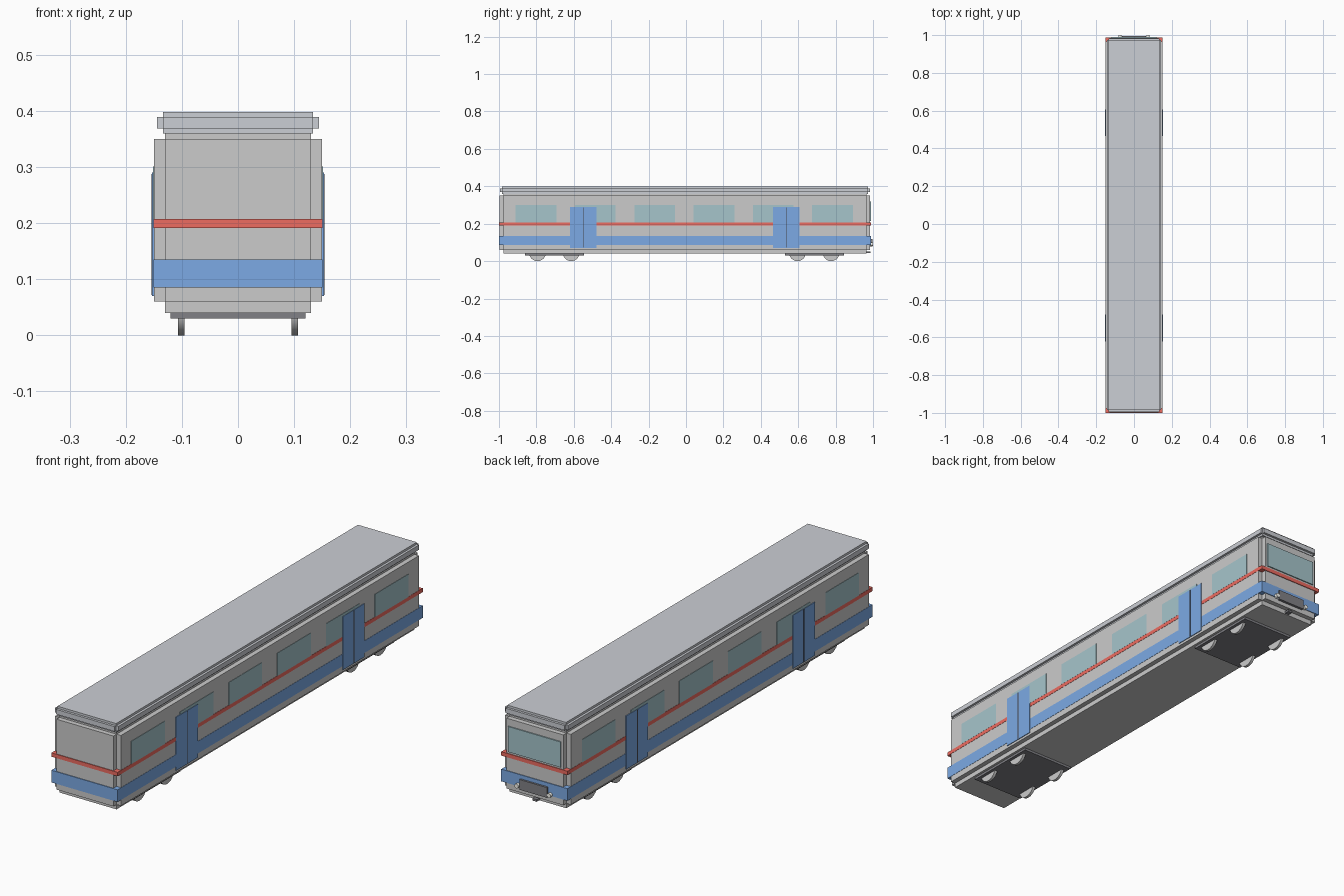
import bpy, math

if "Cube" in bpy.data.objects:
    bpy.data.objects.remove(bpy.data.objects["Cube"])

def material(name, rgb):
    m = bpy.data.materials.new(name)
    m.diffuse_color = (*rgb, 1)
    m.use_nodes = True
    m.node_tree.nodes["Principled BSDF"].inputs["Base Color"].default_value = m.diffuse_color
    return m

BLUE = material("blue paint", (0.20, 0.40, 0.78))
RED = material("red paint", (0.85, 0.15, 0.12))
GLASS = material("tinted glass", (0.38, 0.56, 0.60))
ROOF = material("roof grey", (0.60, 0.62, 0.66))
DARK = material("dark metal", (0.22, 0.22, 0.24))
BLACK = material("black rubber", (0.06, 0.06, 0.07))
LAMP = material("lamp white", (0.95, 0.95, 0.9))

def box(name, x, y, z, mat=None):
    """Box from (min, max) ranges on each axis."""
    mid = [(a + b) / 2 for a, b in (x, y, z)]
    bpy.ops.mesh.primitive_cube_add(size=1, location=mid)
    o = bpy.context.object
    o.name = name
    o.scale = [b - a for a, b in (x, y, z)]
    bpy.ops.object.transform_apply(location=False, rotation=False, scale=True)
    if mat:
        o.data.materials.append(mat)
    return o

def stepped_box(name, w, y, z, sx, sz, mat=None):
    """Three crossing boxes that give notched edges and corners."""
    inner_y = (y[0] + sx, y[1] - sx)
    inner_z = (z[0] + sz[0], z[1] - sz[1])
    box(name + "_sides", (-w, w), inner_y, inner_z, mat)
    box(name + "_ends", (sx - w, w - sx), y, inner_z, mat)
    box(name + "_core", (sx - w, w - sx), inner_y, z, mat)

def cylinder(name, radius, depth, loc, rot, mat=None, sides=24):
    bpy.ops.mesh.primitive_cylinder_add(vertices=sides, radius=radius, depth=depth,
                                        location=loc, rotation=rot)
    o = bpy.context.object
    o.name = name
    if mat:
        o.data.materials.append(mat)
    bpy.ops.object.shade_smooth_by_angle()
    return o

# Car body and roof
stepped_box("body", 0.15, (-0.997, 0.985), (0.04, 0.361), 0.02, (0.02, 0.011))
stepped_box("roof", 0.144, (-0.995, 0.983), (0.36, 0.398), 0.01, (0.009, 0.009), ROOF)

# Painted bands around the body
box("blue_band", (-0.151, 0.151), (-1.0, 0.988), (0.085, 0.135), BLUE)
box("red_band", (-0.151, 0.151), (-1.0, 0.988), (0.191, 0.207), RED)

for side, s in (("right", 1), ("left", -1)):
    def wall(depth):
        return tuple(sorted((s * 0.148, s * depth)))
    # Side windows
    for i in range(6):
        y = -0.802 + i * 0.3172
        box(f"{side}_window_{i + 1}", wall(0.1515), (y - 0.109, y + 0.109), (0.207, 0.301), GLASS)
    # Double doors with a dark seam
    for end, y in (("front", -0.55), ("back", 0.536)):
        box(f"{side}_{end}_door", wall(0.153), (y - 0.071, y + 0.071), (0.07, 0.29), BLUE)
        box(f"{side}_{end}_door_seam", wall(0.154), (y - 0.002, y + 0.002), (0.072, 0.288), BLACK)

# Bogies and wheels
for end, y in (("front", -0.704), ("back", 0.686)):
    box(f"{end}_bogie", (-0.12, 0.12), (y - 0.158, y + 0.158), (0.03, 0.05), DARK)
    for dy in (-0.09, 0.09):
        for x in (-0.101, 0.101):
            cylinder(f"{end}_wheel", 0.045, 0.012, (x, y + dy, 0.045), (0, math.pi / 2, 0))

# Cab end: windscreen, grille, lamps, coupler
box("windscreen", (-0.12, 0.12), (0.98, 0.9895), (0.215, 0.32), GLASS)
box("grille", (-0.063, 0.063), (0.98, 0.996), (0.077, 0.119), DARK)
for x in (-0.074, 0.074):
    cylinder("headlamp", 0.009, 0.02, (x, 0.99, 0.09), (math.pi / 2, 0, 0), LAMP, 16)
box("coupler", (-0.01, 0.01), (0.96, 0.987), (0.043, 0.052), DARK)
